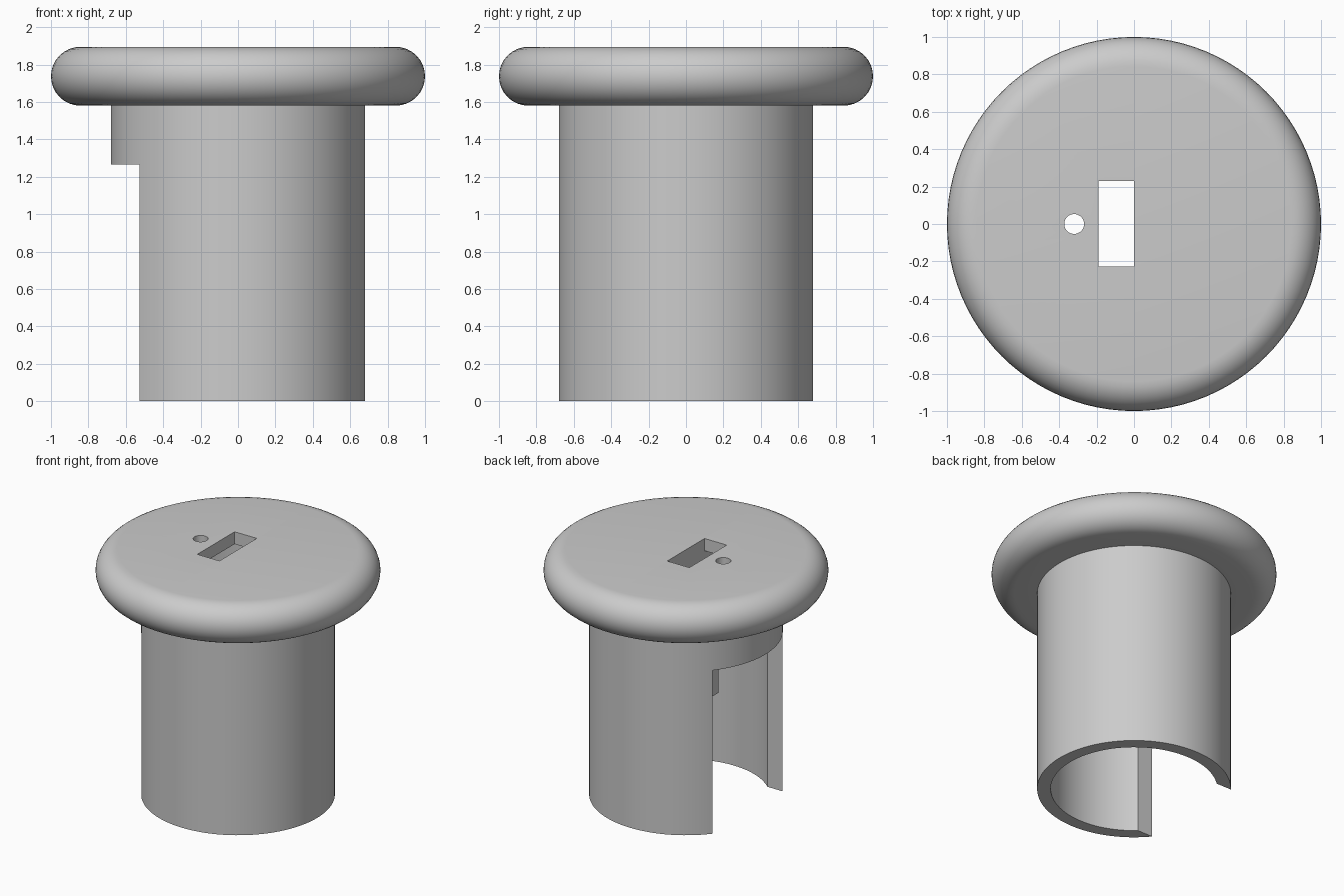
import bpy, bmesh
from math import sin, cos, pi, radians

if "Cube" in bpy.data.objects:
    bpy.data.objects.remove(bpy.data.objects["Cube"], do_unlink=True)

# Overall dimensions
SEGMENTS = 96
TOP, CAP_BOTTOM, LID_BOTTOM = 1.895, 1.58, 1.80
TUBE_OUTER, TUBE_INNER = 0.68, 0.585
ROUND = (TOP - CAP_BOTTOM) / 2

grey = bpy.data.materials.new("plain grey")
grey.use_nodes = True
grey.diffuse_color = (0.6, 0.6, 0.6, 1)
grey.node_tree.nodes["Principled BSDF"].inputs["Base Color"].default_value = (0.6, 0.6, 0.6, 1)


def make_object(name, bm):
    bmesh.ops.recalc_face_normals(bm, faces=bm.faces)
    mesh = bpy.data.meshes.new(name)
    bm.to_mesh(mesh)
    bm.free()
    mesh.materials.append(grey)
    obj = bpy.data.objects.new(name, mesh)
    bpy.context.collection.objects.link(obj)
    return obj


def box(name, low, high):
    bm = bmesh.new()
    bmesh.ops.create_cube(bm, size=1)
    for v in bm.verts:
        v.co = [(a + b) / 2 + c * (b - a) for a, b, c in zip(low, high, v.co)]
    return make_object(name, bm)


def lathe(name, profile):
    bm = bmesh.new()
    verts = [bm.verts.new((r, 0, z)) for r, z in profile]
    edges = [bm.edges.new(pair) for pair in zip(verts, verts[1:])]
    bmesh.ops.spin(bm, geom=verts + edges, cent=(0, 0, 0), axis=(0, 0, 1),
                   angle=2 * pi, steps=SEGMENTS)
    bmesh.ops.remove_doubles(bm, verts=bm.verts, dist=0.0005)
    return make_object(name, bm)


def cut(obj, cutter):
    cutter.hide_render = True
    bpy.context.view_layer.objects.active = obj
    mod = obj.modifiers.new("cut", "BOOLEAN")
    mod.operation, mod.solver, mod.object = "DIFFERENCE", "EXACT", cutter
    bpy.ops.object.modifier_apply(modifier=mod.name)
    bpy.data.objects.remove(cutter, do_unlink=True)


# Round-edged cap and hollow tube, turned as one shell
rim = [(1 - ROUND + ROUND * sin(pi * i / 16), CAP_BOTTOM + ROUND + ROUND * cos(pi * i / 16))
       for i in range(17)]
body = lathe("cap_and_tube", [(0, TOP)] + rim + [
    (TUBE_OUTER, CAP_BOTTOM), (TUBE_OUTER, 0), (TUBE_INNER, 0),
    (TUBE_INNER, LID_BOTTOM), (0, LID_BOTTOM)])

# Side opening, socket slot and round hole
cut(body, box("opening_cutter", (-1.2, -0.43, -0.2), (-0.2, 0.43, 1.265)))
cut(body, box("slot_cutter", (-0.19, -0.227, 1.7), (0, 0.23, 2.1)))
bm = bmesh.new()
bmesh.ops.create_cone(bm, cap_ends=True, segments=32, radius1=0.053, radius2=0.053, depth=0.4)
bmesh.ops.translate(bm, verts=bm.verts, vec=(-0.32, 0, 1.9))
cut(body, make_object("hole_cutter", bm))

# Mounting plate hanging under the lid
plate = box("mounting_plate", (0, -0.4, 0.635), (0.095, 0.4, LID_BOTTOM + 0.01))

# Smooth round faces, sharp edges elsewhere
bpy.ops.object.select_all(action="DESELECT")
body.select_set(True)
bpy.context.view_layer.objects.active = body
bpy.ops.object.shade_smooth_by_angle(angle=radians(30))
